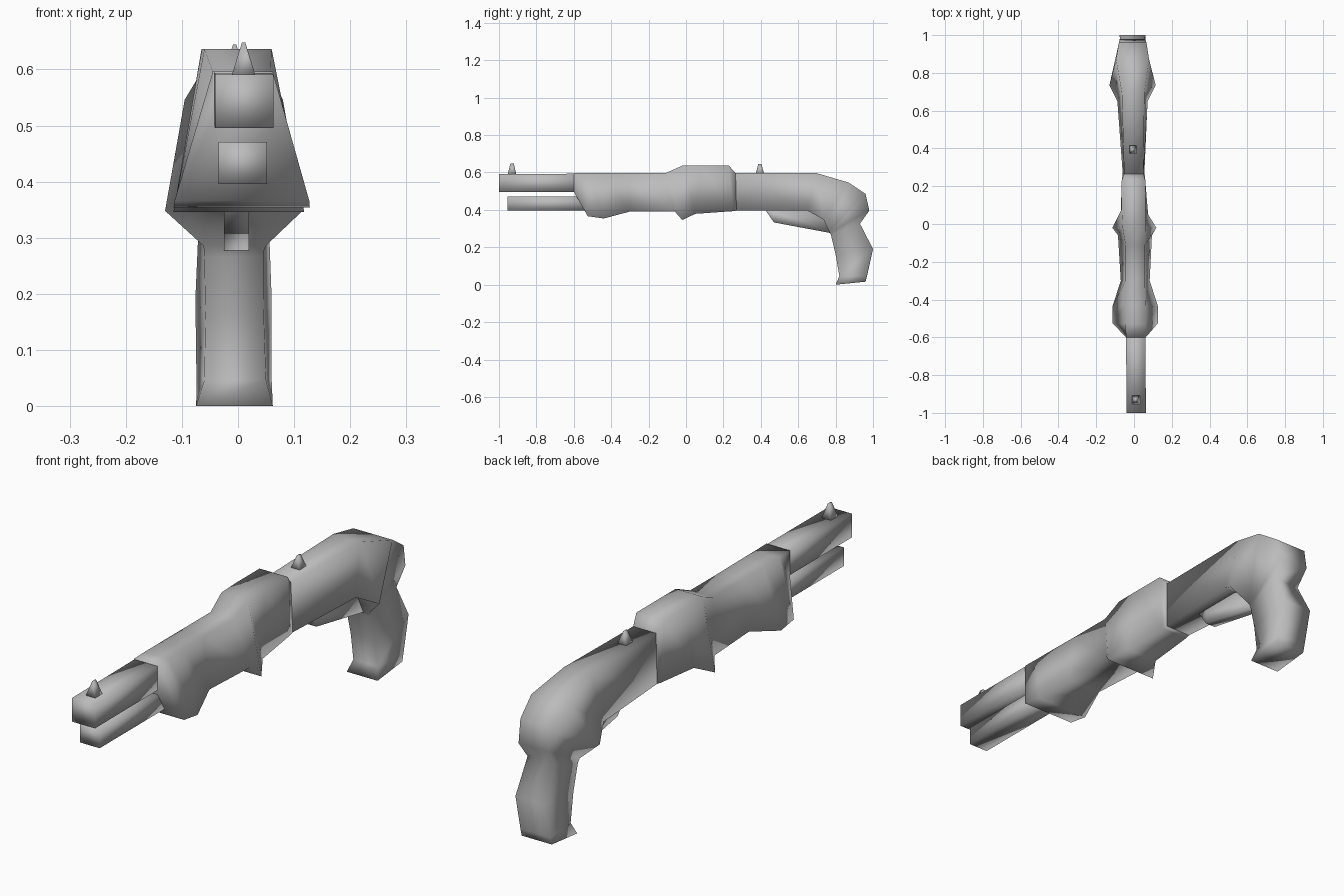
import bpy, bmesh

if "Cube" in bpy.data.objects:
    bpy.data.objects.remove(bpy.data.objects["Cube"], do_unlink=True)

grey = bpy.data.materials.new("plain grey")
grey.use_nodes = True
grey.diffuse_color = (0.5, 0.5, 0.5, 1)
grey.node_tree.nodes["Principled BSDF"].inputs["Base Color"].default_value = (0.5, 0.5, 0.5, 1)


def finish(name, bm):
    """Turn a bmesh into a smooth grey object."""
    bmesh.ops.recalc_face_normals(bm, faces=bm.faces[:])
    mesh = bpy.data.meshes.new(name)
    bm.to_mesh(mesh)
    bm.free()
    mesh.materials.append(grey)
    for p in mesh.polygons:
        p.use_smooth = True
    obj = bpy.data.objects.new(name, mesh)
    bpy.context.collection.objects.link(obj)
    return obj


def loft(name, sections):
    """Each section: upper (y, z, x left, x right), lower (y, z, x left, x right)."""
    bm = bmesh.new()
    rings = []
    for (uy, uz, ua, ub), (ly, lz, la, lb) in sections:
        corners = [(ua, uy, uz), (ub, uy, uz), (lb, ly, lz), (la, ly, lz)]
        rings.append([bm.verts.new(c) for c in corners])
    for a, b in zip(rings, rings[1:]):
        for i in range(4):
            j = (i + 1) % 4
            bm.faces.new((a[i], a[j], b[j], b[i]))
    bm.faces.new(rings[0])
    bm.faces.new(rings[-1][::-1])
    return finish(name, bm)


# Barrel and the tube below it
loft("barrel", [((-1.0, 0.595, -0.04, 0.063), (-1.0, 0.5, -0.04, 0.063)),
                ((-0.5, 0.598, -0.042, 0.06), (-0.5, 0.5, -0.042, 0.06))])
loft("magazine_tube", [((-0.955, 0.475, -0.035, 0.052), (-0.955, 0.4, -0.035, 0.052)),
                       ((-0.45, 0.475, -0.035, 0.052), (-0.45, 0.4, -0.035, 0.052))])

# Fore-end and receiver, narrow on top and flared below
loft("receiver", [
    ((-0.60, 0.60, -0.043, 0.062), (-0.60, 0.50, -0.043, 0.062)),
    ((-0.53, 0.60, -0.045, 0.06), (-0.525, 0.37, -0.113, 0.127)),
    ((-0.43, 0.60, -0.045, 0.06), (-0.44, 0.358, -0.115, 0.128)),
    ((-0.30, 0.60, -0.045, 0.058), (-0.30, 0.395, -0.07, 0.083)),
    ((-0.11, 0.60, -0.045, 0.058), (-0.06, 0.395, -0.085, 0.095)),
    ((-0.02, 0.64, -0.06, 0.06), (-0.02, 0.35, -0.115, 0.118)),
    ((0.08, 0.64, -0.065, 0.06), (0.05, 0.383, -0.07, 0.075)),
    ((0.23, 0.64, -0.065, 0.06), (0.25, 0.397, -0.062, 0.058)),
    ((0.265, 0.60, -0.052, 0.05), (0.27, 0.40, -0.06, 0.055)),
])

# Stock neck, rounded heel and pistol grip in one bent loft
loft("stock_and_grip", [
    ((0.265, 0.60, -0.052, 0.05), (0.27, 0.40, -0.06, 0.055)),
    ((0.70, 0.60, -0.065, 0.055), (0.65, 0.40, -0.088, 0.072)),
    ((0.87, 0.55, -0.095, 0.08), (0.735, 0.352, -0.13, 0.115)),
    ((0.96, 0.49, -0.08, 0.066), (0.765, 0.29, -0.062, 0.05)),
    ((0.98, 0.40, -0.075, 0.06), (0.77, 0.28, -0.06, 0.046)),
    ((0.93, 0.33, -0.07, 0.055), (0.775, 0.27, -0.06, 0.045)),
    ((1.0, 0.195, -0.076, 0.06), (0.80, 0.165, -0.058, 0.046)),
    ((0.968, 0.05, -0.074, 0.06), (0.82, 0.05, -0.06, 0.05)),
    ((0.96, 0.02, -0.074, 0.06), (0.80, 0.004, -0.075, 0.062)),
])

# Trigger guard wedge under the neck
loft("trigger_guard", [
    ((0.43, 0.41, -0.025, 0.02), (0.43, 0.395, -0.025, 0.02)),
    ((0.47, 0.41, -0.025, 0.02), (0.47, 0.337, -0.025, 0.02)),
    ((0.79, 0.40, -0.025, 0.02), (0.79, 0.277, -0.025, 0.02)),
])

# Pointed sights
for name, x, y, top in (("front_sight", 0.01, -0.93, 0.652), ("rear_sight", -0.006, 0.395, 0.648)):
    loft(name, [((y + 0.023, 0.594, x - 0.021, x + 0.021), (y - 0.023, 0.594, x - 0.021, x + 0.021)),
                ((y + 0.009, top, x - 0.003, x + 0.003), (y - 0.009, top, x - 0.003, x + 0.003))])

# Rest on the ground exactly
for obj in bpy.context.collection.objects:
    if obj.type == 'MESH':
        for v in obj.data.vertices:
            v.co.z -= 0.004
